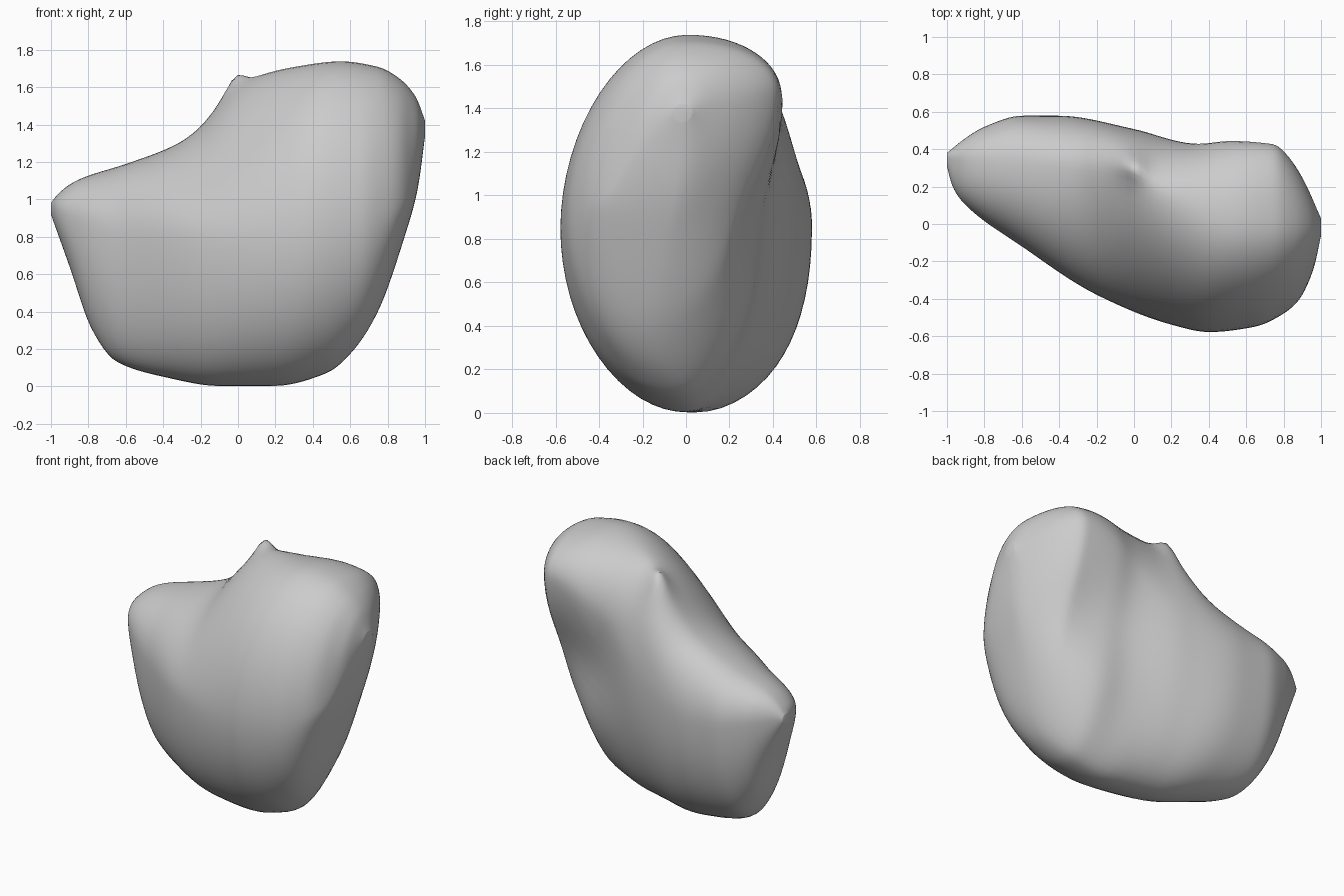
import bpy
import bmesh
import math

default_cube = bpy.data.objects.get("Cube")
if default_cube:
    bpy.data.objects.remove(default_cube, do_unlink=True)

SLICES = 90
SIDES = 64

# Outline curves of the boulder, each a list of (x, value)
top_height = [(-1, .98), (-.97, 1.02), (-.9, 1.08), (-.82, 1.12), (-.6, 1.19),
              (-.32, 1.3), (-.2, 1.39), (-.1, 1.51), (0, 1.61), (.1, 1.66),
              (.3, 1.71), (.55, 1.74), (.75, 1.71), (.86, 1.65), (.95, 1.55),
              (1, 1.42)]
bottom_height = [(-1, .92), (-.9, .64), (-.78, .3), (-.65, .13), (-.4, .05),
                 (-.1, 0), (.2, 0), (.48, .07), (.6, .17), (.74, .38),
                 (.9, .83), (.96, 1.05), (1, 1.34)]
front_depth = [(-1, .31), (-.97, .2), (-.9, .1), (-.6, -.12), (-.2, -.38),
               (.2, -.54), (.4, -.58), (.65, -.55), (.8, -.48), (.88, -.41),
               (.96, -.24), (1, -.06)]
back_depth = [(-1, .38), (-.9, .46), (-.8, .52), (-.6, .58), (-.4, .58),
              (0, .51), (.35, .435), (.5, .45), (.75, .43), (.82, .37),
              (.9, .25), (1, .03)]

# Where on each slice the extreme points sit
crest_depth = [(-1, .35), (-.6, .32), (-.05, .26), (.2, .13), (.5, 0), (1, -.02)]
keel_depth = [(-1, .35), (-.7, .2), (0, .03), (.5, -.03), (.75, -.15), (1, -.02)]
front_level = [(-1, .95), (-.6, .8), (0, .8), (.5, .87), (.9, 1), (1, 1.38)]
back_level = [(-1, .95), (-.4, .85), (0, .98), (.4, 1.32), (.75, 1.46), (1, 1.38)]

# How lean the quarters are: larger is flatter, smaller is fuller
back_underside_lean = [(-1, .92), (-.3, .92), (.1, 1.02), (.5, 1.12), (1, 1.15)]
back_shoulder_lean = [(-1, .92), (-.4, .95), (.05, 1.05), (.4, .9), (1, .9)]
front_shoulder_lean = [(-1, .92), (-.6, .94), (-.05, 1.18), (.4, 1.05), (1, 1.1)]
front_underside_lean = [(-1, .92), (-.3, .95), (.4, 1), (1, 1)]
leans = {(True, True): back_shoulder_lean, (True, False): back_underside_lean,
         (False, True): front_shoulder_lean, (False, False): front_underside_lean}


def smooth_curve(points, x):
    """Evaluate a smooth curve that never overshoots its points."""
    slopes = [(b[1] - a[1]) / (b[0] - a[0]) for a, b in zip(points, points[1:])]
    tangents = [slopes[0]]
    for s, t in zip(slopes, slopes[1:]):
        tangents.append(2 * s * t / (s + t) if s * t > 0 else 0)
    tangents.append(slopes[-1])
    last = len(points) - 2
    i = next((k for k in range(last) if x <= points[k + 1][0]), last)
    (xa, a), (xb, b) = points[i], points[i + 1]
    width = xb - xa
    t = min(max((x - xa) / width, 0), 1)
    ease = t * t * (3 - 2 * t)
    return (a + (b - a) * ease
            + width * tangents[i] * t * (1 - t) ** 2
            - width * tangents[i + 1] * t * t * (1 - t))


def slice_points(x):
    """One closed slice made of four rounded quarters."""
    top, bottom = smooth_curve(top_height, x), smooth_curve(bottom_height, x)
    front, back = smooth_curve(front_depth, x), smooth_curve(back_depth, x)
    crest, keel = smooth_curve(crest_depth, x), smooth_curve(keel_depth, x)
    front_z = min(max(smooth_curve(front_level, x), bottom), top)
    back_z = min(max(smooth_curve(back_level, x), bottom), top)
    quarter_lean = {q: smooth_curve(curve, x) for q, curve in leans.items()}
    points = []
    for k in range(SIDES):
        angle = math.tau * k / SIDES
        c, s = math.cos(angle), math.sin(angle)
        side_y, side_z = (back, back_z) if c >= 0 else (front, front_z)
        pole_y, pole_z = (crest, top) if s >= 0 else (keel, bottom)
        lean = quarter_lean[c >= 0, s >= 0]
        y = pole_y + (side_y - pole_y) * abs(c) ** lean
        z = side_z + (pole_z - side_z) * abs(s) ** lean
        # Small raised nub on the crest
        if s > 0:
            z += .1 * math.exp(-((x + .01) ** 2 + (y - .31) ** 2) / .004)
        # Shallow hollow in the back, below the tall lobe
        if c > 0:
            y -= .1 * c * math.exp(-(x - .62) ** 2 / .09 - (z - .9) ** 2 / .08)
        points.append((x, y, z))
    return points


# Skin the slices from right to left
bm = bmesh.new()
rings = []
for i in range(SLICES + 1):
    x = -math.cos(math.pi * i / SLICES)
    rings.append([bm.verts.new(p) for p in slice_points(x)])
for ring, following in zip(rings, rings[1:]):
    for k in range(SIDES):
        n = (k + 1) % SIDES
        bm.faces.new((ring[k], ring[n], following[n], following[k]))
bm.faces.new(rings[0])
bm.faces.new(rings[-1])

# Soften the slice joints
for _ in range(3):
    bmesh.ops.smooth_vert(bm, verts=bm.verts, factor=.4,
                          use_axis_x=False, use_axis_y=True, use_axis_z=True)
bmesh.ops.recalc_face_normals(bm, faces=bm.faces)

mesh = bpy.data.meshes.new("boulder")
bm.to_mesh(mesh)
bm.free()
for face in mesh.polygons:
    face.use_smooth = True
boulder = bpy.data.objects.new("boulder", mesh)
bpy.context.collection.objects.link(boulder)

# Plain stone colour
stone = bpy.data.materials.new("stone_grey")
stone.use_nodes = True
stone.diffuse_color = (.6, .6, .6, 1)
stone.node_tree.nodes["Principled BSDF"].inputs["Base Color"].default_value = (.6, .6, .6, 1)
mesh.materials.append(stone)
